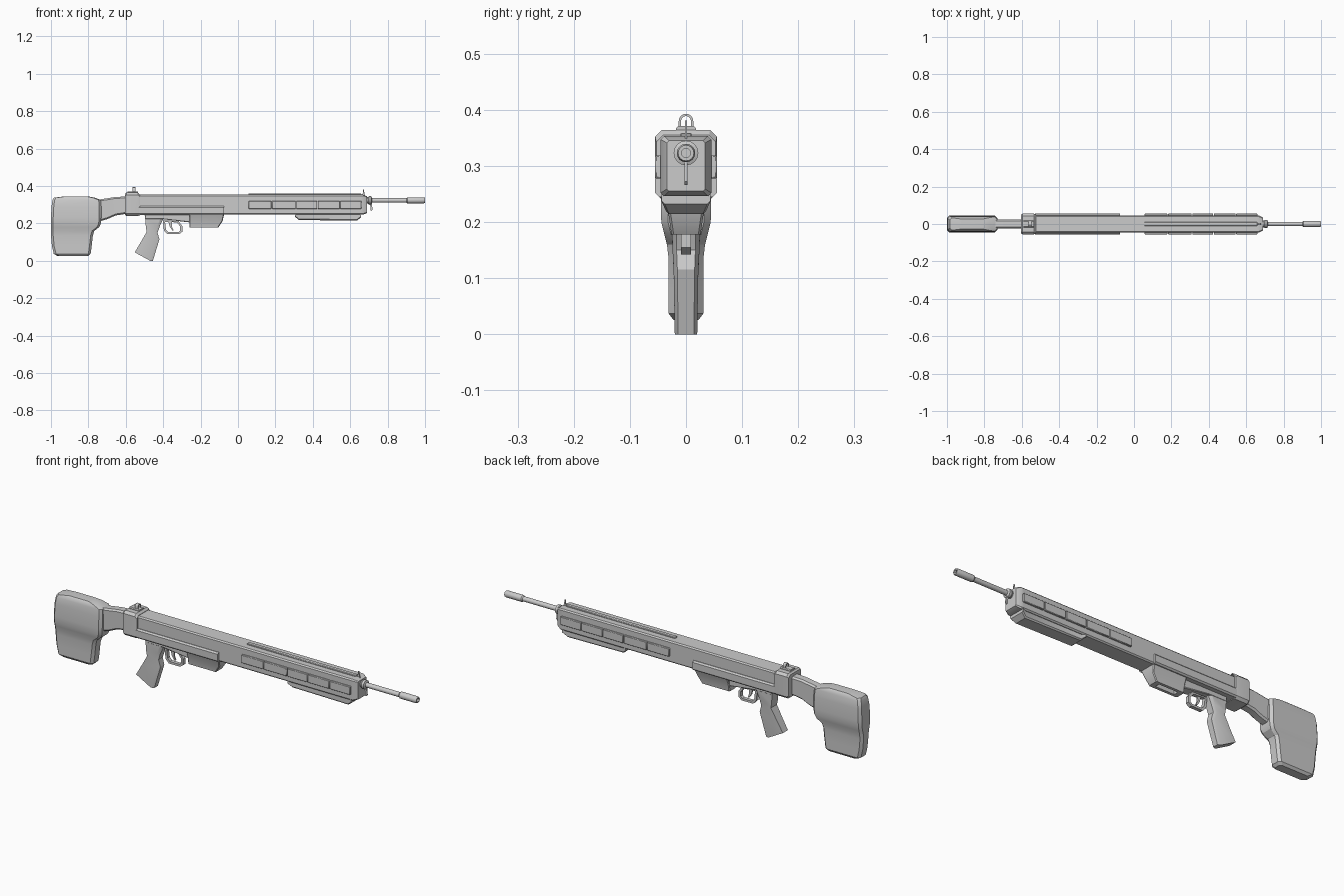
import bpy, bmesh, math
from mathutils import Vector

if "Cube" in bpy.data.objects:
    bpy.data.objects.remove(bpy.data.objects["Cube"])


def finish(name, bm, bevel=0.0):
    bmesh.ops.recalc_face_normals(bm, faces=bm.faces)
    me = bpy.data.meshes.new(name)
    bm.to_mesh(me)
    bm.free()
    ob = bpy.data.objects.new(name, me)
    bpy.context.collection.objects.link(ob)
    if bevel:
        m = ob.modifiers.new("bevel", 'BEVEL')
        m.width, m.segments, m.limit_method = bevel, 1, 'ANGLE'
    bpy.ops.object.select_all(action='DESELECT')
    bpy.context.view_layer.objects.active = ob
    ob.select_set(True)
    bpy.ops.object.shade_smooth_by_angle(angle=math.radians(28))
    return ob


def loft(name, rings, bevel=0.0):
    """Skin a list of rings of 3D points and cap both ends."""
    bm = bmesh.new()
    vs = [[bm.verts.new(p) for p in r] for r in rings]
    n = len(rings[0])
    for a, b in zip(vs, vs[1:]):
        for i in range(n):
            j = (i + 1) % n
            bm.faces.new((a[i], a[j], b[j], b[i]))
    bm.faces.new(vs[0])
    bm.faces.new(vs[-1])
    return finish(name, bm, bevel)


def oct2(a0, a1, b0, b1, c):
    """Rectangle with chamfered corners."""
    return [(a0 + c, b0), (a1 - c, b0), (a1, b0 + c), (a1, b1 - c),
            (a1 - c, b1), (a0 + c, b1), (a0, b1 - c), (a0, b0 + c)]


def along_x(name, stations):
    """Stations: x, half width, z low, z high, chamfer."""
    return loft(name, [[(x, y, z) for y, z in oct2(-w, w, z0, z1, c)]
                       for x, w, z0, z1, c in stations])


def plate(name, prof, y0, y1, bevel=0.0):
    """Side profile (x, z) extruded between two y values."""
    return loft(name, [[(x, y, z) for x, z in prof] for y in (y0, y1)], bevel)


def box(name, x0, x1, y0, y1, z0, z1, bevel=0.0):
    return plate(name, [(x0, z0), (x1, z0), (x1, z1), (x0, z1)], y0, y1, bevel)


def turned(name, prof, z, n=16):
    """Turned part along x from (x, radius) pairs."""
    return loft(name, [[(x, r * math.cos(2 * math.pi * i / n), z + r * math.sin(2 * math.pi * i / n))
                        for i in range(n)] for x, r in prof])


def cut(ob, cutter):
    m = ob.modifiers.new("cut", 'BOOLEAN')
    m.object, m.operation, m.solver = cutter, 'DIFFERENCE', 'EXACT'
    cutter.hide_render = True
    cutter.hide_set(True)


# Butt stock: horizontal slices, flaring towards the top
slices = [(.025, -.965, -.80, .022), (.037, -.985, -.788, .031), (.08, -.995, -.782, .031),
          (.135, -1.0, -.776, .031), (.16, -1.0, -.768, .034), (.18, -1.0, -.742, .039),
          (.20, -1.0, -.733, .044), (.23, -1.0, -.731, .045), (.29, -.997, -.731, .043),
          (.325, -.992, -.733, .039), (.337, -.985, -.765, .033), (.344, -.93, -.80, .026)]
loft("butt_stock", [[(x, y, z) for x, y in oct2(x0, x1, -w, w, .012)] for z, x0, x1, w in slices])
along_x("stock_neck", [(-.75, .024, .208, .326, .008), (-.70, .024, .222, .334, .008),
                       (-.655, .024, .242, .341, .008), (-.59, .025, .252, .344, .008)])

# Receiver and fore-end body
along_x("body", [(-.60, .045, .246, .353, .006), (.655, .045, .246, .353, .006),
                 (.668, .045, .246, .353, .006), (.69, .034, .255, .345, .004)])
along_x("rear_block", [(-.605, .050, .245, .358, .012), (-.597, .055, .240, .364, .012),
                       (-.535, .055, .240, .364, .012), (-.525, .053, .242, .355, .012)])
along_x("receiver_side_panels", [(-.53, .055, .245, .293, .007), (-.075, .055, .245, .293, .007)])
along_x("foregrip", [(.305, .044, .235, .255, .004), (.325, .036, .218, .262, .006),
                     (.635, .036, .214, .262, .006), (.658, .044, .232, .262, .006)])

# Segmented side panels of the fore-end
splits = [.055, .18, .31, .425, .545, .662]
for s, side in ((-1, "right"), (1, "left")):
    for i, (a, b) in enumerate(zip(splits, splits[1:])):
        y = sorted((s * .04, s * .055))
        box(f"{side}_panel_{i}", a + .0015, b - .0015, *y, .278, .319, .002)
box("top_rail", .055, .66, -.010, .010, .349, .359, .002)

# Barrel, collar, muzzle
turned("barrel", [(.68, .018), (.695, .018), (.70, .022), (.712, .022), (.716, .012), (.90, .012),
                  (.906, .0165), (.992, .0165), (1.0, .014), (1.0, .008), (.97, .008)], .323)
plate("sling_stud", [(.700, .31), (.716, .31), (.719, .272), (.713, .266), (.708, .272), (.708, .29)],
      -.003, .003)

# Sights
plate("front_sight", [(.655, .35), (.681, .342), (.676, .36), (.673, .381), (.669, .381), (.667, .36)],
      -.002, .002)
along_x("rear_sight_base", [(-.592, .018, .355, .371, .004), (-.535, .018, .355, .371, .004)])
arc = [(-.013, .368)] + [(-.013 * math.cos(math.pi * i / 8), .380 + .013 * math.sin(math.pi * i / 8))
                        for i in range(9)] + [(.013, .368)]
inner = [(y * .68, .380 + (z - .380) * (.68 if z > .379 else 1)) for y, z in reversed(arc)]
hoop = arc + inner
loft("rear_sight_ring", [[(x, y, z) for y, z in hoop] for x in (-.563, -.547)])

# Lower housing and magazine well with an open slot
plate("trigger_housing", [(-.50, .25), (-.495, .222), (-.40, .222), (-.258, .205), (-.25, .25)],
      -.026, .026, .003)
mag = loft("magazine_well", [[(x, y, z) for x, y in oct2(x0, x1, -w, w, .004)] for z, x0, x1, w in
                             ((.178, -.26, -.105, .026), (.213, -.26, -.082, .031), (.25, -.26, -.074, .045))])
cut(mag, box("slot_cutter", -.235, -.13, -.012, .012, .15, .205))

# Pistol grip
rows = [(-.497, .235, -.395, .235, .025), (-.492, .175, -.418, .185, .025),
        (-.488, .155, -.430, .150, .024), (-.515, .108, -.420, .115, .022), (-.552, .045, -.455, .0, .020)]
loft("grip", [[(a, -w, za), (b - .015, -w, zb), (b, -w * .7, zb), (b, w * .7, zb),
               (b - .015, w, zb), (a, w, za)] for a, za, b, zb, w in rows])

# Trigger guard loop and trigger
outer = [(-.402, .215), (-.396, .16), (-.378, .142), (-.315, .142), (-.298, .155), (-.298, .185), (-.318, .213)]
inner = [(-.390, .208), (-.385, .166), (-.372, .153), (-.319, .153), (-.309, .160), (-.309, .182), (-.326, .205)]
bm = bmesh.new()
g = [[bm.verts.new((x, y, z)) for x, z in p] for y in (-.009, .009) for p in (outer, inner)]
for a, b in ((0, 1), (1, 3), (3, 2), (2, 0)):
    for i in range(7):
        j = (i + 1) % 7
        bm.faces.new((g[a][i], g[a][j], g[b][j], g[b][i]))
finish("trigger_guard", bm)
plate("trigger", [(-.372, .21), (-.352, .21), (-.354, .185), (-.345, .163), (-.352, .163), (-.365, .182)],
      -.004, .004)
